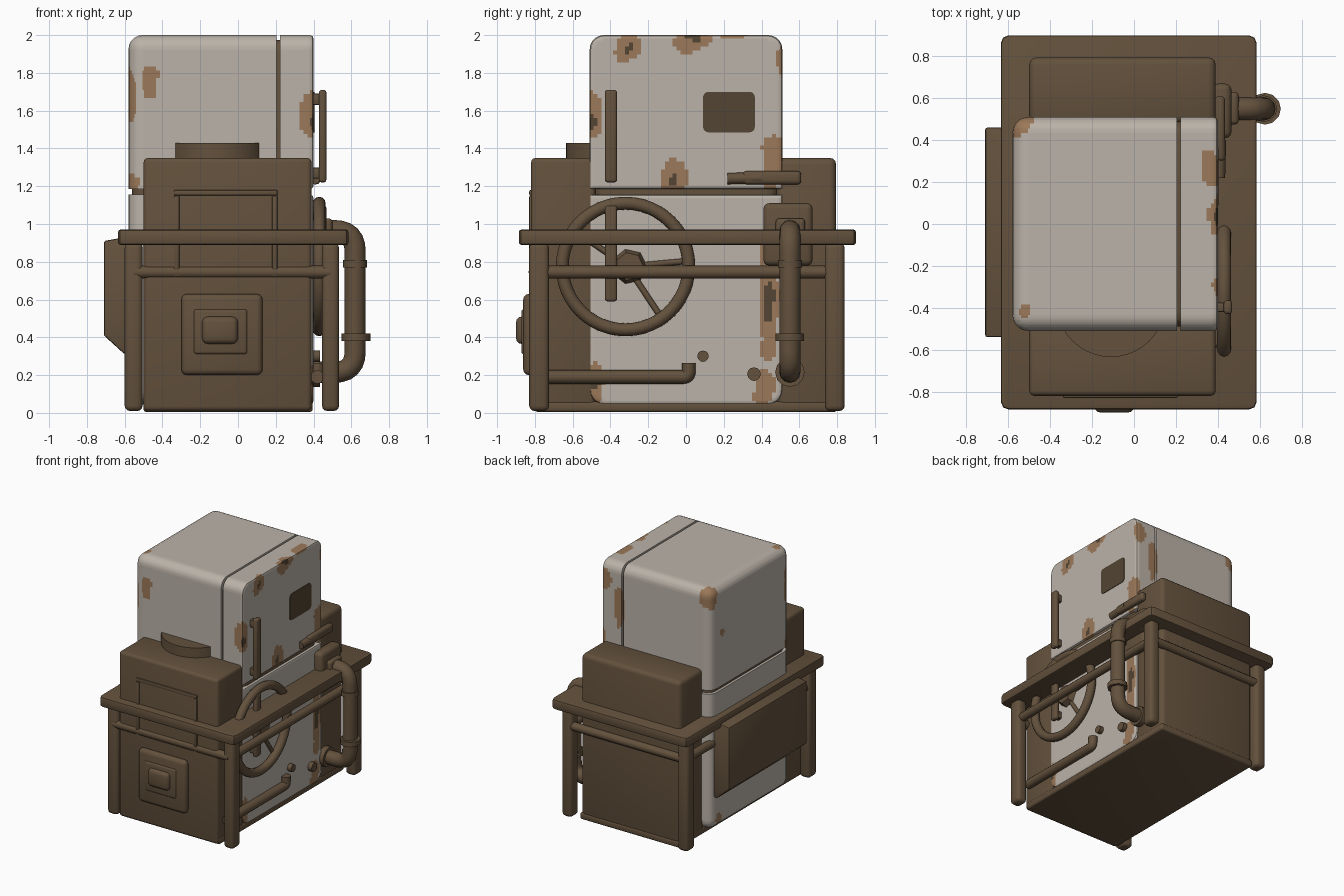
import bpy, bmesh, math
from mathutils import Vector, Matrix, noise

if "Cube" in bpy.data.objects:
    bpy.data.objects.remove(bpy.data.objects["Cube"])


def material(name, rgb):
    m = bpy.data.materials.new(name)
    m.diffuse_color = (*rgb, 1)
    m.use_nodes = True
    m.node_tree.nodes["Principled BSDF"].inputs["Base Color"].default_value = m.diffuse_color
    return m


ENAMEL = material("aged_enamel", (0.50, 0.45, 0.395))
BROWN = material("dark_brown_metal", (0.125, 0.082, 0.046))
RUST = material("rust", (0.33, 0.19, 0.10))
DARK = material("dark_plate", (0.085, 0.058, 0.033))


def finish(ob, *mats):
    for m in mats:
        ob.data.materials.append(m)
    bpy.ops.object.select_all(action='DESELECT')
    ob.select_set(True)
    bpy.context.view_layer.objects.active = ob
    bpy.ops.object.shade_smooth_by_angle(angle=math.radians(35))
    return ob


def from_bm(name, bm, *mats):
    me = bpy.data.meshes.new(name)
    bmesh.ops.recalc_face_normals(bm, faces=bm.faces)
    bm.to_mesh(me)
    bm.free()
    ob = bpy.data.objects.new(name, me)
    bpy.context.collection.objects.link(ob)
    return finish(ob, *mats)


def box_bm(lo, hi):
    bm = bmesh.new()
    bmesh.ops.create_cube(bm, size=1)
    lo, hi = Vector(lo), Vector(hi)
    for v in bm.verts:
        v.co = Vector([(lo[i] + hi[i]) / 2 + v.co[i] * (hi[i] - lo[i]) for i in range(3)])
    return bm


def bevel(bm, r, seg, test=lambda a, b: True):
    es = [e for e in bm.edges if test(e.verts[0].co, e.verts[1].co)]
    bmesh.ops.bevel(bm, geom=es, offset=r, segments=seg, profile=0.5, affect='EDGES', clamp_overlap=True)


def box(name, lo, hi, r=0.0, seg=3, mat=BROWN):
    bm = box_bm(lo, hi)
    if r:
        bevel(bm, r, seg)
    return from_bm(name, bm, mat)


def tube(name, pts, r, fillet=0.0, mat=BROWN):
    pts = [Vector(p) for p in pts]
    path = [pts[0]]
    for a, b, c in zip(pts, pts[1:], pts[2:]):
        p, q = b + (a - b).normalized() * fillet, b + (c - b).normalized() * fillet
        path += [p * (1 - t) ** 2 + b * 2 * t * (1 - t) + q * t * t for t in [i / 6 for i in range(7)]]
    path.append(pts[-1])
    cu = bpy.data.curves.new(name, 'CURVE')
    cu.dimensions = '3D'
    cu.bevel_depth, cu.bevel_resolution, cu.use_fill_caps = r, 4, True
    sp = cu.splines.new('POLY')
    sp.points.add(len(path) - 1)
    for s, p in zip(sp.points, path):
        s.co = (*p, 1)
    ob = bpy.data.objects.new(name, cu)
    bpy.context.collection.objects.link(ob)
    bpy.ops.object.select_all(action='DESELECT')
    ob.select_set(True)
    bpy.context.view_layer.objects.active = ob
    bpy.ops.object.convert(target='MESH')
    return finish(bpy.context.object, mat)


# rust blobs: centre and radii
BLOBS = [
    (.40, -.31, 1.93, .06, .07, .09), (.40, .03, 1.98, .05, .10, .08), (.40, -.49, 1.56, .07, .06, .14),
    (.40, -.06, 1.25, .05, .09, .09), (.40, .47, 1.34, .05, .07, .18), (.40, .44, .62, .04, .05, .42),
    (.40, .42, .14, .04, .07, .12), (.40, -.49, .16, .05, .05, .12), (.36, .26, 2.0, .05, .09, .03),
    (-.47, -.51, 1.76, .05, .03, .09), (-.58, -.48, 1.69, .05, .06, .16), (-.56, -.48, 1.22, .06, .05, .05),
    (-.54, .47, 1.93, .07, .07, .09), (-.58, .36, 1.62, .03, .03, .04), (.24, .51, 1.65, .05, .03, .16),
    (.37, .51, 1.85, .07, .04, .09), (-.52, -.42, 2.0, .03, .04, .05), (-.58, .40, .12, .03, .05, .05),
]


def enamel_shell(name, bm):
    # cut into a fine grid, then colour rusty faces by distance to the blobs
    for axis in range(3):
        n = Vector([float(i == axis) for i in range(3)])
        vals = [v.co[axis] for v in bm.verts]
        k, end = min(vals) + 0.0197, max(vals) - 0.005
        while k < end:
            bmesh.ops.bisect_plane(bm, geom=bm.verts[:] + bm.edges[:] + bm.faces[:],
                                   plane_co=n * k, plane_no=n, dist=1e-5)
            k += 0.021
    for f in bm.faces:
        c = f.calc_center_median()
        wob = noise.noise(c * 11) * 0.7
        d = min(sum(((c[i] - b[i]) / b[i + 3]) ** 2 for i in range(3)) for b in BLOBS) + wob
        f.material_index = 1 if d < 0.9 else 0
        if d < 0.02 and c.x > 0.38:
            f.material_index = 2
    from_bm(name, bm, ENAMEL, RUST, DARK)


# cabinet shells and doors, upper and lower
for part, z0, z1, zr in (("upper", 1.185, 2.0, 2.0), ("lower", 0.045, 1.155, 0.045)):
    bm = box_bm((-.58, -.51, z0), (.205, .51, z1))
    bevel(bm, .075, 5, lambda a, b: (a.x < -.57 and b.x < -.57 and not (abs(a.z - b.z) < .01 and abs(a.z - zr) > .01))
          or (abs(a.x - b.x) > .1 and abs(a.z - zr) < .01))
    enamel_shell(part + "_cabinet", bm)
    bm = box_bm((.222, -.51, z0), (.40, .51, z1))
    bevel(bm, .075, 5, lambda a, b: abs(a.x - b.x) > .1 and abs(a.z - zr) < .01)
    bevel(bm, .018, 2, lambda a, b: a.x > .39 and b.x > .39)
    enamel_shell(part + "_door", bm)
box("seam_core", (-.56, -.49, .07), (.38, .49, 1.975), .07)

# machine housings front and back, base
bm = box_bm((-.5, -.82, .01), (.39, -.48, 1.35))
bevel(bm, .025, 3)
front = [f for f in bm.faces if f.normal.y < -.99][0]
from_bm("front_housing", bm, BROWN)
box("back_housing", (-.5, .48, .01), (.39, .795, 1.35), .035)
box("base", (-.5, -.8, .005), (.395, .8, .06), .015)

# front panel frame around the recessed area
for nm, lo, hi in (("panel_frame_top", (-.34, 1.15), (.21, 1.18)), ("panel_frame_left", (-.34, .72), (-.31, 1.15)),
                   ("panel_frame_right", (.18, .72), (.21, 1.15))):
    box(nm, (lo[0], -.83, lo[1]), (hi[0], -.8, hi[1]), .008, 2)
# front hatch and knob
box("front_hatch", (-.30, -.862, .20), (.13, -.8, .63), .035)
box("front_hatch_boss", (-.235, -.872, .31), (.05, -.84, .55), .02)
box("front_hatch_knob", (-.19, -.90, .365), (.0, -.84, .51), .035)

# collar ring on top of the front housing
bpy.ops.mesh.primitive_cylinder_add(vertices=40, radius=.26, depth=.09, location=(-.11, -.375, 1.385))
ob = bpy.context.object
ob.name = "top_collar"
finish(ob, BROWN)

# table-like guard: top slab, legs, lower rails
bm = box_bm((-.635, -.885, .89), (.585, .9, .97))
bevel(bm, .035, 2, lambda a, b: abs(a.z - b.z) > .05)
bevel(bm, .012, 2, lambda a, b: abs(a.z - b.z) < .01)
from_bm("guard_top", bm, BROWN)
for sx, x0, x1 in (("left", -.60, -.505), ("right", .445, .535)):
    for sy, y0, y1 in (("front", -.83, -.725), ("back", .735, .84)):
        box(f"{sy}_{sx}_leg", (x0, y0, .01), (x1, y1, .9), .028)
    xm = (x0 + x1) / 2
    tube(sx + "_lower_rail", [(xm, -.78, .745), (xm, .79, .745)], .034)
for sy, y in (("front", -.80), ("back", .80)):
    tube(sy + "_lower_rail", [(-.55, y, .745), (.49, y, .745)], .034)

# left side cover with sloped underside
prof = [(-.52, .935), (-.60, .93), (-.71, .91), (-.71, .41), (-.60, .31), (-.52, .31)]
bm = bmesh.new()
f = bm.faces.new([bm.verts.new((x, -.54, z)) for x, z in prof])
ext = bmesh.ops.extrude_face_region(bm, geom=[f])["geom"]
bmesh.ops.translate(bm, vec=(0, 1.0, 0), verts=[g for g in ext if isinstance(g, bmesh.types.BMVert)])
bevel(bm, .01, 2)
from_bm("left_cover", bm, BROWN)

# hand wheel with hub and spokes
bpy.ops.mesh.primitive_torus_add(major_radius=.335, minor_radius=.034, major_segments=48, minor_segments=12,
                                 location=(.43, -.32, .775), rotation=(0, math.pi / 2, 0))
ob = bpy.context.object
ob.name = "hand_wheel"
finish(ob, BROWN)
bm = bmesh.new()
bmesh.ops.create_cone(bm, cap_ends=True, segments=7, radius1=.10, radius2=.075, depth=.06,
                      matrix=Matrix.Translation((.415, -.30, .775)) @ Matrix.Rotation(math.pi / 2, 4, 'Y'))
from_bm("wheel_hub", bm, BROWN)
for i, ang in enumerate((5, 145, 305)):
    a = math.radians(ang)
    tube(f"wheel_spoke_{i}", [(.396, -.31, .775), (.404, -.32 + .33 * math.cos(a), .775 + .33 * math.sin(a))], .016)

# door handles with standoffs
for nm, z0, z1 in (("upper", 1.22, 1.71), ("lower", .59, 1.10)):
    box(nm + "_handle", (.428, -.43, z0), (.468, -.365, z1), .015)
    for i, z in enumerate((z0 + .05, z1 - .05)):
        box(f"{nm}_handle_mount_{i}", (.39, -.42, z - .03), (.44, -.375, z + .03), .008, 2)

# dark plate on the upper door
bm = box_bm((.396, .09, 1.485), (.404, .365, 1.70))
bevel(bm, .03, 4, lambda a, b: abs(a.x - b.x) > .005)
from_bm("door_plate", bm, DARK)

# latch bar, small knobs and low pipe
box("latch_bar", (.385, .30, 1.21), (.435, .61, 1.28), .02)
tube("latch_tip", [(.405, .22, 1.24), (.41, .4, 1.245)], .03)
for i, (y, z, r) in enumerate(((.09, .30, .03), (.36, .205, .036))):
    tube(f"door_knob_{i}", [(.38, y, z), (.435, y, z)], r)
tube("low_pipe", [(.42, -.75, .19), (.42, .015, .19), (.42, .015, .265)], .036, .03)

# outer pipe with flange and collars
box("pipe_flange", (.37, .41, .78), (.465, .67, 1.11), .03)
box("pipe_flange_neck", (.45, .475, .89), (.50, .63, 1.03), .02)
tube("outer_pipe", [(.39, .55, .965), (.62, .55, .965), (.62, .55, .215), (.39, .55, .215)], .056, .11)
tube("upper_collar", [(.619, .55, .77), (.619, .55, .81)], .064)
tube("lower_collar", [(.625, .55, .38), (.625, .55, .42)], .076)
tube("base_collar", [(.39, .55, .215), (.435, .55, .215)], .078)
